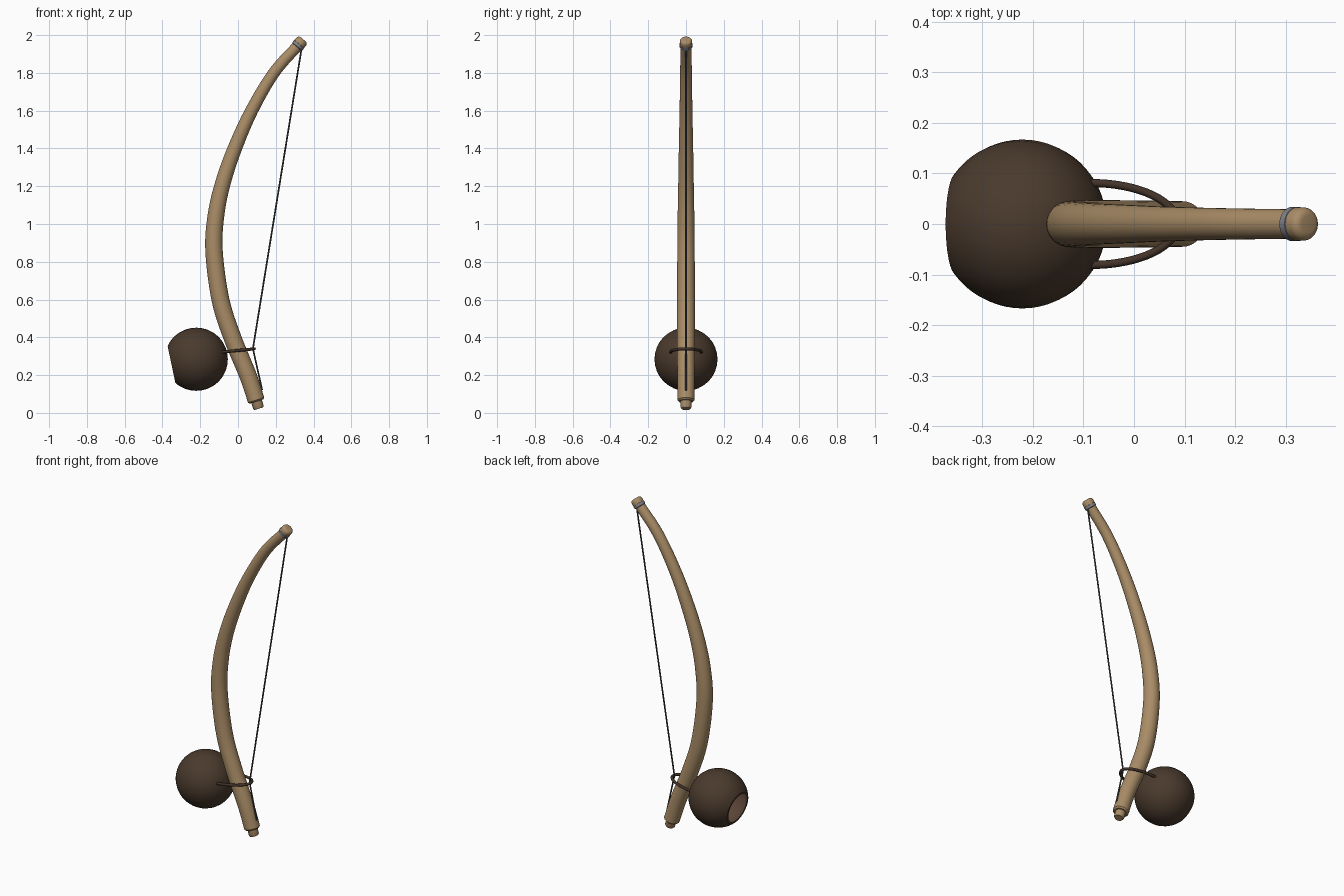
import bpy, bmesh, math
from mathutils import Vector

if "Cube" in bpy.data.objects:
    bpy.data.objects.remove(bpy.data.objects["Cube"])


def material(name, rgb):
    m = bpy.data.materials.new(name)
    m.diffuse_color = (*rgb, 1)
    m.use_nodes = True
    m.node_tree.nodes["Principled BSDF"].inputs["Base Color"].default_value = m.diffuse_color
    return m


WOOD = material("pale wood", (0.40, 0.265, 0.135))
GOURD = material("dark gourd", (0.068, 0.042, 0.026))
INSIDE = material("gourd inside", (0.11, 0.062, 0.04))
CORD = material("brown cord", (0.055, 0.033, 0.022))
STEEL = material("grey binding", (0.22, 0.22, 0.25))
WIRE = material("dark wire", (0.06, 0.06, 0.065))


def loft(name, rings, mats, inner_from=None):
    """Skin a list of (centre, side, up, radius) rings; zero radius closes to a point."""
    bm = bmesh.new()
    seg = 32 if rings[len(rings) // 2][3] > 0.02 else 12
    loops = []
    for c, u, v, r in rings:
        if r < 1e-6:
            loops.append([bm.verts.new(c)] * seg)
        else:
            loops.append([bm.verts.new(c + r * (math.cos(a) * u + math.sin(a) * v))
                          for a in (2 * math.pi * i / seg for i in range(seg))])
    for k in range(len(loops) - 1):
        A, B = loops[k], loops[k + 1]
        for i in range(seg):
            j = (i + 1) % seg
            f = bm.faces.new(list(dict.fromkeys((A[i], A[j], B[j], B[i]))))
            if inner_from is not None and k >= inner_from:
                f.material_index = 1
    for ring in (loops[0], loops[-1]):
        if len(set(ring)) > 1:
            bm.faces.new(ring)
    bmesh.ops.recalc_face_normals(bm, faces=bm.faces)
    me = bpy.data.meshes.new(name)
    bm.to_mesh(me)
    bm.free()
    ob = bpy.data.objects.new(name, me)
    bpy.context.collection.objects.link(ob)
    for m in mats:
        me.materials.append(m)
    bpy.ops.object.select_all(action='DESELECT')
    bpy.context.view_layer.objects.active = ob
    ob.select_set(True)
    bpy.ops.object.shade_smooth_by_angle(angle=math.radians(35))
    return ob


def tube(name, pts, radii, mat, plane=Vector((0, 1, 0))):
    """Round tube along a path lying in the plane with the given normal."""
    rings = []
    for i, p in enumerate(pts):
        t = (pts[min(i + 1, len(pts) - 1)] - pts[max(i - 1, 0)]).normalized()
        rings.append((p, plane, plane.cross(t).normalized(), radii[i]))
    return loft(name, rings, [mat])


def lathe(name, origin, axis, profile, mats, inner_from=None):
    """Turn a profile of (distance along axis, radius)."""
    axis = axis.normalized()
    u = Vector((0, 1, 0))
    v = u.cross(axis)
    return loft(name, [(origin + axis * t, u, v, r) for t, r in profile], mats, inner_from)


def spline(keys, n=8):
    """Catmull-Rom through tuples of (x, z, radius)."""
    k = [Vector(q) for q in keys]
    k = [2 * k[0] - k[1]] + k + [2 * k[-1] - k[-2]]
    out = []
    for i in range(1, len(k) - 2):
        a, b, c, d = k[i - 1:i + 3]
        for s in range(n):
            t = s / n
            out.append(0.5 * (2 * b + (c - a) * t + (2 * a - 5 * b + 4 * c - d) * t * t
                              + (3 * b - a - 3 * c + d) * t ** 3))
    return out + [k[-2]]


# bent bow stave, thick in the middle and thinner at the tip
stave = spline([(0.096, 0.068, 0.045), (0.052, 0.2, 0.046), (-0.03, 0.4, 0.047),
                (-0.093, 0.6, 0.047), (-0.127, 0.86, 0.046), (-0.116, 1.05, 0.044),
                (-0.079, 1.22, 0.041), (-0.017, 1.4, 0.038), (0.072, 1.6, 0.034),
                (0.19, 1.8, 0.031), (0.322, 1.95, 0.029)])
foot_axis = Vector((stave[0].x - stave[2].x, 0, stave[0].y - stave[2].y)).normalized()
tip_axis = Vector((0.64, 0, 0.77))
pts = [Vector((p.x, 0, p.y)) for p in stave]
radii = [p.z for p in stave]
foot, tip = pts[0].copy(), pts[-1].copy()
pts.insert(0, foot + foot_axis * 0.008)   # small chamfer at the foot
radii.insert(0, 0.037)
tube("bow_stave", pts, radii, WOOD)

# peg at the foot and rounded cap at the tip
lathe("foot_peg", foot, foot_axis, [(-0.01, 0.029), (0.04, 0.029), (0.048, 0.024)], [WOOD])
lathe("tip_cap", tip, tip_axis,
      [(-0.01, 0.033), (0.02, 0.033)] +
      [(0.02 + 0.016 * math.sin(a), 0.017 + 0.016 * math.cos(a))
       for a in (math.pi / 2 * i / 5 for i in range(1, 6))], [WOOD])
lathe("tip_binding", tip, tip_axis,
      [(-0.016, 0.03), (-0.013, 0.034), (0.003, 0.034), (0.006, 0.03)], [STEEL])

# wire string, pulled towards the stave by the cord loop
corner = Vector((0.079, 0, 0.34))
top = Vector((0.338, 0, 1.938))
low = Vector((0.128, 0, 0.12))
tube("wire_string", [top, corner, low], [0.0045] * 3, WIRE)

# hollow gourd with an open mouth facing outwards
R, wall, mouth = 0.167, 0.007, 0.134
a0 = math.acos(mouth / R)
b0 = math.acos(mouth / (R - wall))
N = 24
outer = [(R * math.cos(a), R * math.sin(a) if i else 0)
         for i, a in ((i, math.pi + (a0 - math.pi) * i / N) for i in range(N + 1))]
inner = [((R - wall) * math.cos(a), (R - wall) * math.sin(a) if i < N else 0)
         for i, a in ((i, b0 + (math.pi - b0) * i / N) for i in range(N + 1))]
lathe("gourd", Vector((-0.221, 0, 0.284)), Vector((-0.979, 0, -0.206)),
      outer + inner, [GOURD, INSIDE], N + 1)

# cord loop from the gourd round the stave and string
slope = Vector((1, 0, 0.1)).normalized()
centre = Vector((-0.085, 0, 0.322))
arc = [centre + slope * 0.172 * math.cos(a) + Vector((0, 0.081 * math.sin(a), 0))
       for a in (math.pi * (i / 32 - 0.5) for i in range(33))]
tube("cord_loop", arc, [0.008] * 33, CORD, slope.cross(Vector((0, 1, 0))))
